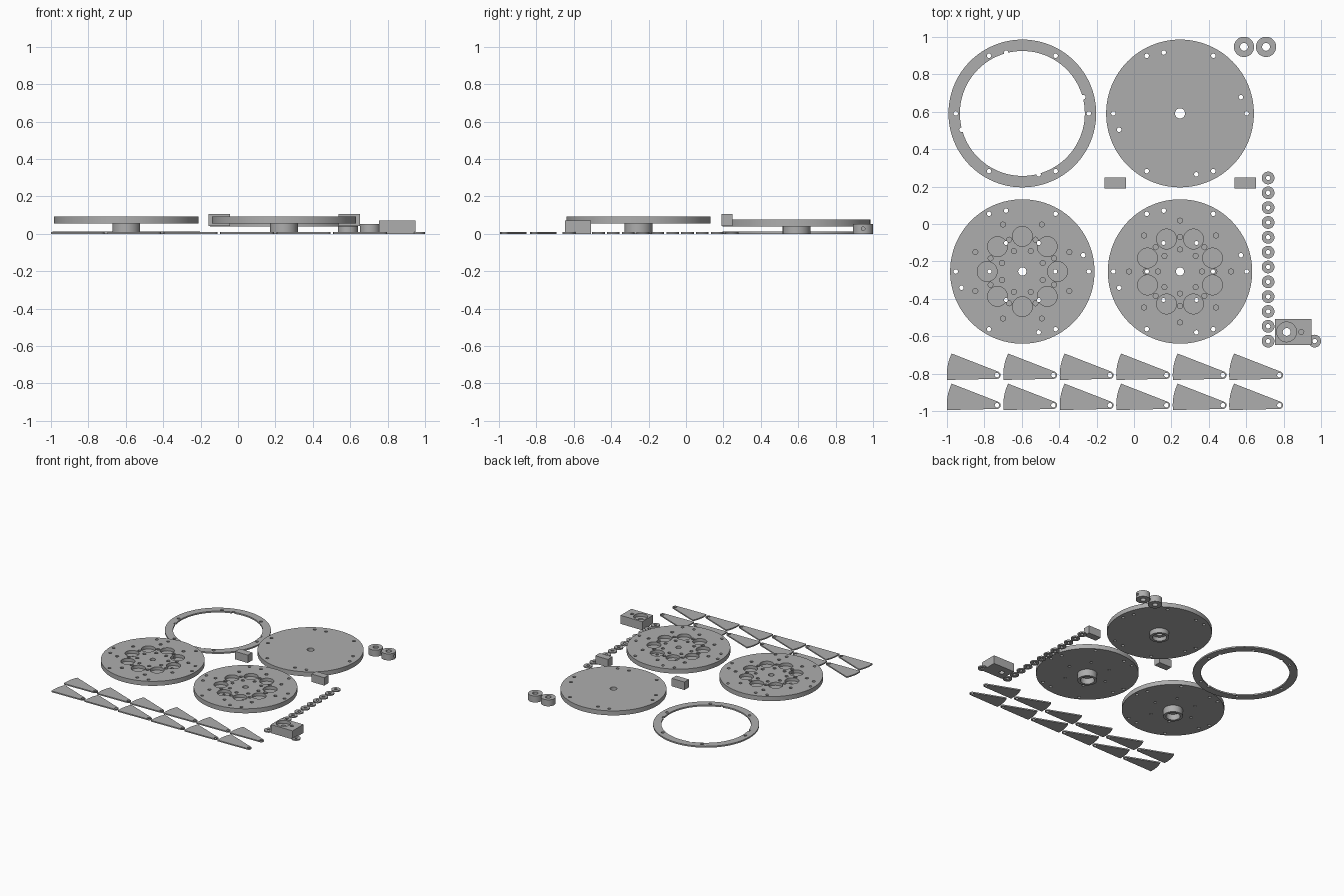
import bpy, bmesh
from math import sin, cos, radians, pi
from mathutils import Matrix, Vector

cube = bpy.data.objects.get("Cube")
if cube:
    bpy.data.objects.remove(cube, do_unlink=True)

grey = bpy.data.materials.new("plain grey")
grey.use_nodes = True
grey.diffuse_color = (0.42, 0.42, 0.42, 1)
grey.node_tree.nodes["Principled BSDF"].inputs["Base Color"].default_value = (0.42, 0.42, 0.42, 1)


def add_cylinder(bm, x, y, r, z0, z1, sides=24):
    bmesh.ops.create_cone(bm, cap_ends=True, segments=sides, radius1=r, radius2=r,
                          depth=z1 - z0, matrix=Matrix.Translation((x, y, (z0 + z1) / 2)))


def add_box(bm, x0, x1, y0, y1, z0, z1):
    size = Matrix.Diagonal((x1 - x0, y1 - y0, z1 - z0, 1))
    centre = Matrix.Translation(((x0 + x1) / 2, (y0 + y1) / 2, (z0 + z1) / 2))
    bmesh.ops.create_cube(bm, size=1, matrix=centre @ size)


def add_prism(bm, points, z0, z1):
    face = bm.faces.new([bm.verts.new((x, y, z0)) for x, y in points])
    new = bmesh.ops.extrude_face_region(bm, geom=[face])["geom"]
    bmesh.ops.translate(bm, vec=(0, 0, z1 - z0),
                        verts=[v for v in new if isinstance(v, bmesh.types.BMVert)])
    bmesh.ops.recalc_face_normals(bm, faces=bm.faces[:])


def make(name, bm, place=(0, 0, 0)):
    mesh = bpy.data.meshes.new(name)
    bm.to_mesh(mesh)
    bm.free()
    mesh.materials.append(grey)
    obj = bpy.data.objects.new(name, mesh)
    obj.location = place
    bpy.context.collection.objects.link(obj)
    return obj


def boolean(obj, bm, operation="DIFFERENCE"):
    tool = make("cutter", bm, obj.location)
    tool.hide_render = True
    mod = obj.modifiers.new("cut", "BOOLEAN")
    mod.operation, mod.object, mod.solver = operation, tool, "EXACT"
    bpy.context.view_layer.update()
    graph = bpy.context.evaluated_depsgraph_get()
    mesh = bpy.data.meshes.new_from_object(obj.evaluated_get(graph))
    obj.modifiers.clear()
    obj.data = mesh
    bpy.data.objects.remove(tool, do_unlink=True)


def smooth(obj):
    bpy.ops.object.select_all(action="DESELECT")
    obj.select_set(True)
    bpy.context.view_layer.objects.active = obj
    bpy.ops.object.shade_smooth_by_angle(angle=radians(30))


def circle_of_holes(bm, count, start, ring, r, z0, z1, sides=16):
    for k in range(count):
        a = radians(start + 360 * k / count)
        add_cylinder(bm, ring * cos(a), ring * sin(a), r, z0, z1, sides)


def rim_holes(bm):
    circle_of_holes(bm, 6, 0, 0.356, 0.012, -0.1, 0.2)
    circle_of_holes(bm, 4, 15, 0.337, 0.012, -0.1, 0.2)


def hub_disc(name, place, radius, z0, z1, bore):
    # plate standing on a hollow round hub
    bm = bmesh.new()
    add_cylinder(bm, 0, 0, radius, z0, z1, 96)
    obj = make(name, bm, place)
    bm = bmesh.new()
    add_cylinder(bm, 0, 0, 0.074, 0, z0 + 0.01, 48)
    boolean(obj, bm, "UNION")
    bm = bmesh.new()
    add_cylinder(bm, 0, 0, 0.053, -0.1, z0 - 0.008, 48)
    boolean(obj, bm)
    bm = bmesh.new()
    add_cylinder(bm, 0, 0, bore, -0.1, 0.2, 32)
    rim_holes(bm)
    boolean(obj, bm)
    return obj


# flat rim ring
bm = bmesh.new()
add_cylinder(bm, 0, 0, 0.395, 0, 0.012, 96)
ring = make("rim_ring", bm, (-0.597, 0.591, 0))
bm = bmesh.new()
add_cylinder(bm, 0, 0, 0.334, -0.1, 0.1, 96)
boolean(ring, bm)
bm = bmesh.new()
rim_holes(bm)
boolean(ring, bm)
smooth(ring)

# plain cover disc
smooth(hub_disc("cover_disc", (0.246, 0.591, 0), 0.395, 0.04, 0.077, 0.027))

# two pocketed discs, turned half a step from each other
for name, x, turn in (("left_pocket_disc", 0.246, 22.5), ("right_pocket_disc", -0.597, 0)):
    disc = hub_disc(name, (x, -0.254, 0), 0.386, 0.056, 0.093, 0.022)
    bm = bmesh.new()
    circle_of_holes(bm, 8, turn, 0.188, 0.053, 0.068, 0.2, 40)
    boolean(disc, bm)
    bm = bmesh.new()
    for ring_radius in (0.118, 0.184, 0.272):
        circle_of_holes(bm, 8, turn + 22.5, ring_radius, 0.014, 0.068, 0.2, 8)
    boolean(disc, bm)
    bm = bmesh.new()
    circle_of_holes(bm, 6, 0, 0.176, 0.011, -0.1, 0.2, 12)
    boolean(disc, bm)
    smooth(disc)

# collars with a side screw hole
for k, x in enumerate((0.588, 0.706)):
    bm = bmesh.new()
    add_cylinder(bm, 0, 0, 0.054, 0, 0.053, 48)
    collar = make(f"collar_{k + 1}", bm, (x, 0.947, 0))
    bm = bmesh.new()
    add_cylinder(bm, 0, 0, 0.021, -0.1, 0.1, 32)
    boolean(collar, bm)
    bm = bmesh.new()
    bmesh.ops.create_cone(bm, cap_ends=True, segments=16, radius1=0.01, radius2=0.01, depth=0.1,
                          matrix=Matrix.Translation((0.05, 0, 0.027)) @ Matrix.Rotation(pi / 2, 4, "Y"))
    boolean(collar, bm)
    smooth(collar)

# washers: a column of twelve and one by the block
spots = [(0.717, 0.246 - 0.0793 * k) for k in range(12)] + [(0.966, -0.626)]
for k, (x, y) in enumerate(spots):
    bm = bmesh.new()
    add_cylinder(bm, 0, 0, 0.034, 0, 0.01, 32)
    washer = make(f"washer_{k + 1}", bm, (x, y, 0))
    bm = bmesh.new()
    add_cylinder(bm, 0, 0, 0.012, -0.1, 0.1, 16)
    boolean(washer, bm)
    smooth(washer)

# shutter blades: wedge with a curved wide end and a rounded pivot tip
pivot = Vector((0.267, 0.026))
outline = [pivot + 0.268 * Vector((cos(a), sin(a)))
           for a in (radians(154.5 + 31 * k / 12) for k in range(13))]
outline += [pivot + 0.02 * Vector((cos(a), sin(a)))
            for a in (radians(-95 + 160 * k / 8) for k in range(9))]
for row, y in enumerate((-0.834, -0.995)):
    for k in range(6):
        bm = bmesh.new()
        add_prism(bm, outline, 0, 0.01)
        blade = make(f"blade_{row * 6 + k + 1}", bm, (-1 + 0.302 * k, y, 0))
        bm = bmesh.new()
        add_cylinder(bm, pivot.x, pivot.y, 0.012, -0.1, 0.1, 16)
        boolean(blade, bm)
        smooth(blade)

# small spacer blocks
for side, x in (("right", -0.159), ("left", 0.536)):
    bm = bmesh.new()
    add_box(bm, x, x + 0.115, 0.19, 0.248, 0.042, 0.107)
    make(f"{side}_spacer_block", bm)

# bearing block with a pocket, a bore and a small blind hole
bm = bmesh.new()
add_box(bm, 0.753, 0.95, -0.648, -0.508, 0, 0.07)
block = make("bearing_block", bm)
bm = bmesh.new()
add_cylinder(bm, 0.816, -0.577, 0.053, 0.045, 0.2, 40)
add_cylinder(bm, 0.894, -0.577, 0.014, 0.045, 0.2, 8)
boolean(block, bm)
bm = bmesh.new()
add_cylinder(bm, 0.816, -0.577, 0.021, -0.1, 0.2, 32)
boolean(block, bm)
smooth(block)
